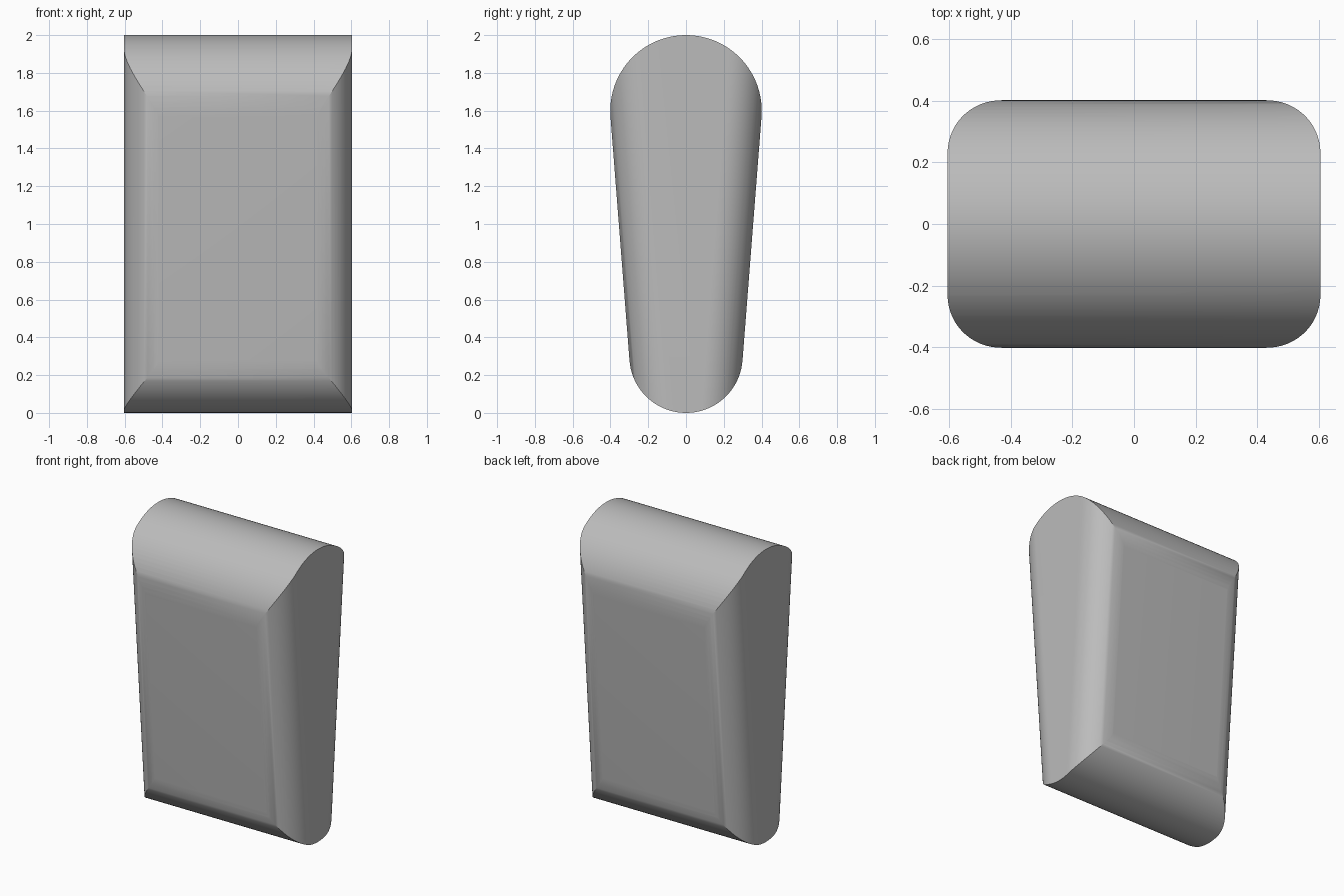
import bpy
import bmesh
from math import sin, cos, pi, asin, sqrt, radians

if "Cube" in bpy.data.objects:
    bpy.data.objects.remove(bpy.data.objects["Cube"], do_unlink=True)

HALF_WIDTH = 0.604
TOP_R, TOP_Z = 0.401, 1.599      # large rounded end
LOW_R, LOW_Z = 0.3, 0.3          # small rounded end
FILLET = 0.2                     # rounding of the upright edges
TILT = asin((TOP_R - LOW_R) / (TOP_Z - LOW_Z))

grey = bpy.data.materials.new("plain_grey")
grey.use_nodes = True
colour = (0.5, 0.5, 0.5, 1)
grey.diffuse_color = colour
grey.node_tree.nodes["Principled BSDF"].inputs["Base Color"].default_value = colour


def arc(cx, cy, r, start, end, steps):
    angles = [start + (end - start) * i / steps for i in range(steps + 1)]
    return [(cx + r * cos(a), cy + r * sin(a)) for a in angles]


def loft(name, ring_a, ring_b):
    """Solid between two matching rings of points."""
    bm = bmesh.new()
    a = [bm.verts.new(p) for p in ring_a]
    b = [bm.verts.new(p) for p in ring_b]
    bm.faces.new(a)
    bm.faces.new(b)
    for i in range(len(a)):
        j = (i + 1) % len(a)
        bm.faces.new((a[i], a[j], b[j], b[i]))
    bmesh.ops.recalc_face_normals(bm, faces=bm.faces)
    mesh = bpy.data.meshes.new(name)
    bm.to_mesh(mesh)
    bm.free()
    obj = bpy.data.objects.new(name, mesh)
    bpy.context.collection.objects.link(obj)
    mesh.materials.append(grey)
    return obj


# Side profile: two arcs joined by tangent lines, extruded across the width
profile = (arc(0, TOP_Z, TOP_R, -TILT, pi + TILT, 48)
           + arc(0, LOW_Z, LOW_R, pi + TILT, 2 * pi - TILT, 40))
body = loft("tapered_body",
            [(-HALF_WIDTH, y, z) for y, z in profile],
            [(HALF_WIDTH, y, z) for y, z in profile])


# Tapered slab with rounded upright edges, trimming the body's sides
def slab_ring(z):
    half_depth = (TOP_R + (z - TOP_Z) * sin(TILT)) / cos(TILT)
    # slightly oversized so that its flat sides clear the body
    cx, cy = HALF_WIDTH - FILLET, half_depth - FILLET + 0.0005
    ring = []
    for k, (sx, sy) in enumerate([(1, 1), (-1, 1), (-1, -1), (1, -1)]):
        ring += arc(sx * cx, sy * cy, FILLET + 0.0002, k * pi / 2, (k + 1) * pi / 2, 16)
    return [(x, y, z) for x, y in ring]


trimmer = loft("edge_rounding_cutter", slab_ring(-0.1), slab_ring(2.1))

# Trim, then smooth while keeping the end creases sharp
bpy.ops.object.select_all(action="DESELECT")
bpy.context.view_layer.objects.active = body
body.select_set(True)
trim = body.modifiers.new("round_upright_edges", "BOOLEAN")
trim.operation = "INTERSECT"
trim.solver = "EXACT"
trim.object = trimmer
bpy.ops.object.modifier_apply(modifier=trim.name)
bpy.data.objects.remove(trimmer, do_unlink=True)
bpy.ops.object.shade_smooth_by_angle(angle=radians(30))
